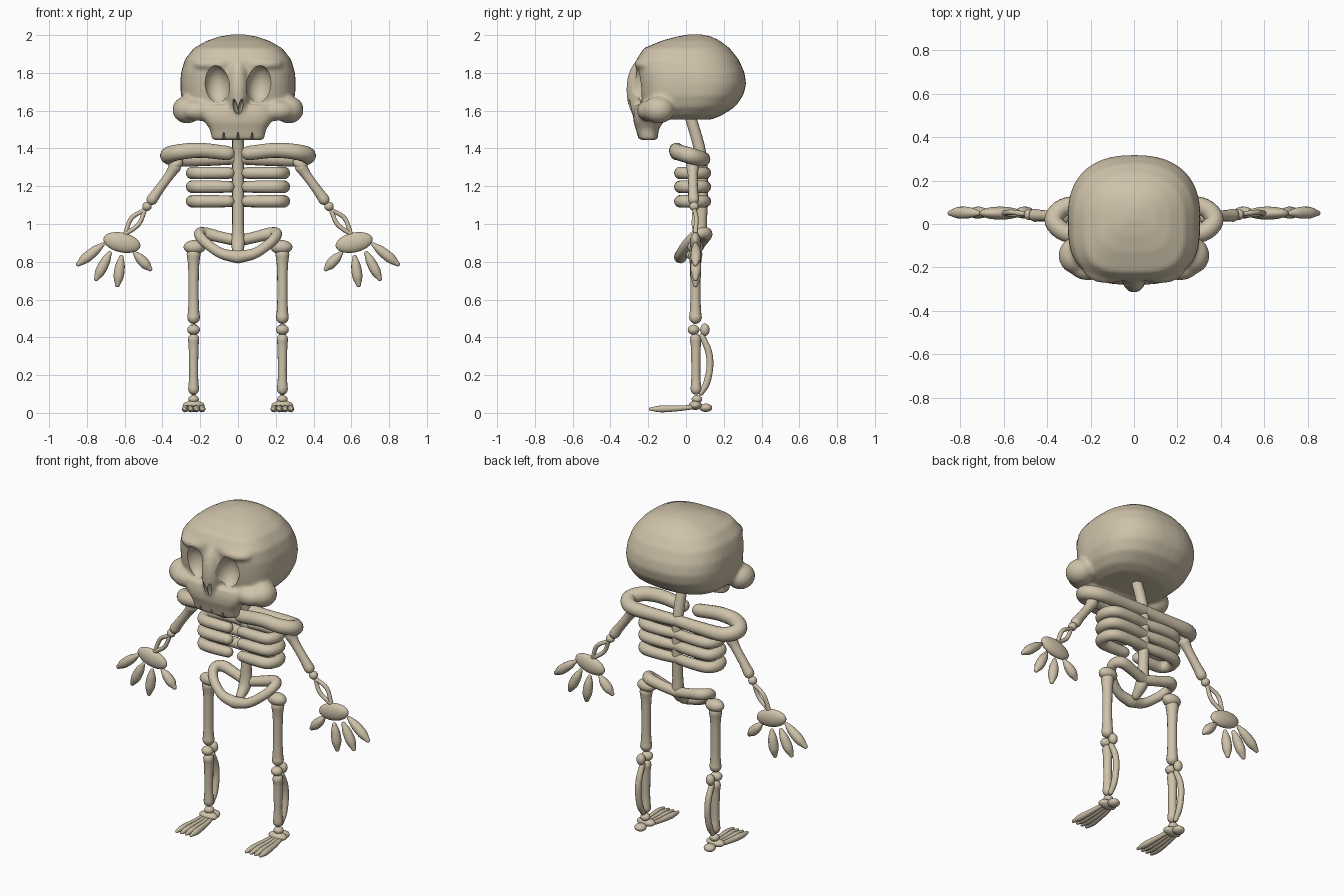
import bpy, bmesh, math
from mathutils import Vector, Matrix

if "Cube" in bpy.data.objects:
    bpy.data.objects.remove(bpy.data.objects["Cube"])

BONE = bpy.data.materials.new("bone")
BONE.diffuse_color = (0.62, 0.54, 0.40, 1)
BONE.use_nodes = True
BONE.node_tree.nodes["Principled BSDF"].inputs["Base Color"].default_value = BONE.diffuse_color


def finish(name, bm, mirror=False):
    bmesh.ops.recalc_face_normals(bm, faces=bm.faces)
    for f in bm.faces:
        f.smooth = True
    me = bpy.data.meshes.new(name)
    bm.to_mesh(me)
    bm.free()
    me.materials.append(BONE)
    ob = bpy.data.objects.new(name, me)
    bpy.context.collection.objects.link(ob)
    if mirror:
        ob.modifiers.new("mirror", "MIRROR").use_mirror_merge = False
    return ob


def skin(bm, rings):
    """Bridge a list of closed rings and cap both ends."""
    rows = [[bm.verts.new(p) for p in r] for r in rings]
    n = len(rows[0])
    for a, b in zip(rows, rows[1:]):
        for i in range(n):
            j = (i + 1) % n
            bm.faces.new((a[i], a[j], b[j], b[i]))
    bm.faces.new(rows[0])
    bm.faces.new(rows[-1])


def ball(bm, c, s, ry=0.0):
    m = Matrix.Translation(c) @ Matrix.Rotation(ry, 4, 'Y') @ Matrix.Diagonal((*s, 1))
    bmesh.ops.create_uvsphere(bm, u_segments=24, v_segments=14, radius=1, matrix=m)


def tube(bm, pts, sides=14, steps=6):
    """Smooth round-ended tube through (x, y, z, radius) points."""
    P = [Vector(p) for p in pts]
    P = [2 * P[0] - P[1]] + P + [2 * P[-1] - P[-2]]
    path = []
    for i in range(1, len(P) - 2):
        a, b, c, d = P[i - 1:i + 3]
        for k in range(steps):
            t = k / steps
            path.append(0.5 * (2 * b + (c - a) * t + (2 * a - 5 * b + 4 * c - d) * t * t
                               + (3 * b - a - 3 * c + d) * t ** 3))
    path.append(P[-2])
    pos = [p.xyz for p in path]
    tan = [(pos[min(i + 1, len(pos) - 1)] - pos[max(i - 1, 0)]).normalized()
           for i in range(len(pos))]
    caps = [math.radians(a) for a in (80, 55, 30)]
    secs = [(pos[0] - tan[0] * path[0].w * math.sin(a), tan[0], path[0].w * math.cos(a)) for a in caps]
    secs += [(p, t, q.w) for p, t, q in zip(pos, tan, path)]
    secs += [(pos[-1] + tan[-1] * path[-1].w * math.sin(a), tan[-1], path[-1].w * math.cos(a))
             for a in reversed(caps)]
    u = tan[0].orthogonal()
    rings = []
    for p, t, r in secs:
        u = (u - t * u.dot(t)).normalized()
        v = t.cross(u)
        rings.append([p + r * (u * math.cos(w) + v * math.sin(w))
                      for w in (2 * math.pi * k / sides for k in range(sides))])
    skin(bm, rings)


def shell(bm, sections, ef, eb, n=40):
    """Stack of superellipse sections (z, half width, front y, back y)."""
    rings = []
    for z, w, yf, yb in sections:
        ring = []
        mid = (yf + yb) / 2
        for k in range(n):
            c, s = math.cos(2 * math.pi * k / n), math.sin(2 * math.pi * k / n)
            e = 2 / (eb if s > 0 else ef)
            ring.append((w * math.copysign(abs(c) ** e, c),
                         mid + (yb - yf) / 2 * math.copysign(abs(s) ** e, s), z))
        rings.append(ring)
    skin(bm, rings)


# Skull: cranium, upper jaw, nose ridge and cheekbones fused together
bm = bmesh.new()
shell(bm, [(1.552, .18, -.16, .13), (1.575, .24, -.20, .19), (1.62, .28, -.235, .26),
           (1.68, .302, -.247, .303), (1.74, .306, -.255, .319), (1.80, .302, -.262, .31),
           (1.87, .282, -.262, .28), (1.93, .235, -.225, .232), (1.97, .165, -.13, .18),
           (1.992, .10, -.05, .135), (2.004, .03, .02, .08)], 3.2, 2.4)
shell(bm, [(1.445, .138, -.25, -.15), (1.50, .148, -.265, -.145), (1.54, .175, -.278, -.12),
           (1.58, .20, -.28, -.08), (1.63, .20, -.27, -.05)], 3.2, 3.2)
ball(bm, (0, -.225, 1.71), (.062, .092, .17))
for s in (1, -1):
    ball(bm, (s * .27, -.145, 1.605), (.078, .085, .073))
    ball(bm, (s * .21, -.20, 1.60), (.09, .06, .055))
    ball(bm, (s * .12, -.20, 1.845), (.12, .075, .04))
skull = finish("skull", bm)
rm = skull.modifiers.new("fuse", "REMESH")
rm.mode, rm.voxel_size, rm.use_smooth_shade = 'VOXEL', 0.011, True
sm = skull.modifiers.new("soften", "SMOOTH")
sm.factor, sm.iterations = 0.5, 7

# Eye sockets, nostrils and tooth gaps
bm = bmesh.new()
for s in (1, -1):
    ball(bm, (s * .113, -.275, 1.735), (.068, .085, .104), s * .08)
    ball(bm, (s * .014, -.30, 1.62), (.011, .045, .042), s * .2)
for x in (-.075, 0, .075):
    ball(bm, (x, -.26, 1.44), (.006, .05, .045))
cut = finish("socket_cutter", bm)
cut.hide_render = True
cut.display_type = 'WIRE'
bo = skull.modifiers.new("sockets", "BOOLEAN")
bo.operation, bo.object, bo.solver = 'DIFFERENCE', cut, 'EXACT'
bpy.context.view_layer.objects.active = skull
skull.select_set(True)
for m in [m.name for m in skull.modifiers]:
    bpy.ops.object.modifier_apply(modifier=m)
bpy.ops.object.shade_smooth_by_angle(angle=math.radians(45))
bpy.data.objects.remove(cut)

# Spine and tail bone
bm = bmesh.new()
tube(bm, [(0, .02, 1.58, .03), (0, .075, 1.38, .031), (0, .085, 1.2, .031),
          (0, .08, 1.0, .031), (0, .07, .90, .036), (0, .02, .84, .025)])
finish("spine", bm)

# Shoulder loops
bm = bmesh.new()
tube(bm, [(.055, -.047, 1.375, .038), (.2, -.05, 1.39, .04), (.315, -.04, 1.38, .042),
          (.37, .02, 1.362, .043), (.31, .082, 1.345, .041), (.15, .09, 1.345, .037),
          (0, .09, 1.35, .034)])
finish("shoulder_loop", bm, True)

# Ribs
for i, z in enumerate((1.27, 1.197, 1.12)):
    bm = bmesh.new()
    tube(bm, [(.05, -.027, z, .031), (.13, -.03, z, .033), (.215, -.022, z, .033),
              (.243, .035, z, .033), (.21, .092, z, .033), (.1, .1, z, .032), (0, .09, z, .03)])
    finish(f"rib_{i + 1}", bm, True)

# Pelvis loop
bm = bmesh.new()
tube(bm, [(0, .085, .91, .03), (.09, .10, .93, .03), (.175, .105, .95, .033), (.205, .06, .945, .029),
          (.17, .01, .90, .027), (.09, -.025, .845, .028), (0, -.03, .825, .034)])
finish("pelvis", bm, True)

# Upper arm with elbow
bm = bmesh.new()
ball(bm, (.33, .035, 1.315), (.042, .035, .03), .6)
tube(bm, [(.335, .035, 1.30, .034), (.365, .036, 1.255, .026), (.42, .038, 1.18, .026),
          (.455, .04, 1.13, .03)])
ball(bm, (.482, .043, 1.093), (.025, .025, .024))
finish("upper_arm", bm, True)

# Forearm pair
bm = bmesh.new()
for o in (1, -1):
    tube(bm, [(.492, .045, 1.075, .011), (.545 + o * .019, .048 + o * .006, 1.015 + o * .016, .012),
              (.598, .05, .945, .012)])
finish("forearm", bm, True)

# Hand: palm and four fingers
bm = bmesh.new()
ball(bm, (.615, .05, .902), (.1, .03, .052), -.22)
for x0, z0, x1, z1 in ((.718, .89, .845, .788), (.68, .845, .75, .71),
                       (.618, .825, .638, .678), (.545, .845, .466, .762)):
    dx, dz = x1 - x0, z1 - z0
    tube(bm, [(x0, .05, z0, .012), (x0 + dx * .3, .052, z0 + dz * .3, .025),
              (x0 + dx * .7, .052, z0 + dz * .7, .027), (x1, .05, z1, .013)])
finish("hand", bm, True)

# Thigh with hip and knee
X = .235
bm = bmesh.new()
ball(bm, (X - .005, .05, .878), (.058, .042, .037))
tube(bm, [(X, .05, .84, .037), (X, .05, .77, .029), (X, .05, .62, .027), (X, .05, .54, .03),
          (X, .05, .505, .034)])
ball(bm, (X, .04, .44), (.034, .031, .027))
ball(bm, (X, .1, .44), (.026, .025, .033))
finish("thigh", bm, True)

# Shin and rear shin bone
bm = bmesh.new()
tube(bm, [(X, .05, .39, .03), (X, .052, .34, .026), (X, .052, .2, .024), (X, .053, .125, .029)])
tube(bm, [(X, .085, .405, .016), (X, .118, .33, .018), (X, .127, .25, .018), (X, .11, .16, .018),
          (X, .08, .105, .014)])
ball(bm, (X, .058, .072), (.028, .028, .022))
finish("shin", bm, True)

# Foot: instep, heel and four toes
bm = bmesh.new()
ball(bm, (X, .05, .04), (.058, .034, .024))
ball(bm, (X, .105, .027), (.034, .034, .022))
for k in (-1.5, -.5, .5, 1.5):
    tube(bm, [(X + k * .02, .03, .03, .012), (X + k * .025, -.04, .024, .015),
              (X + k * .03, -.13, .021, .018), (X + k * .032, -.187, .02, .009)])
finish("foot", bm, True)
